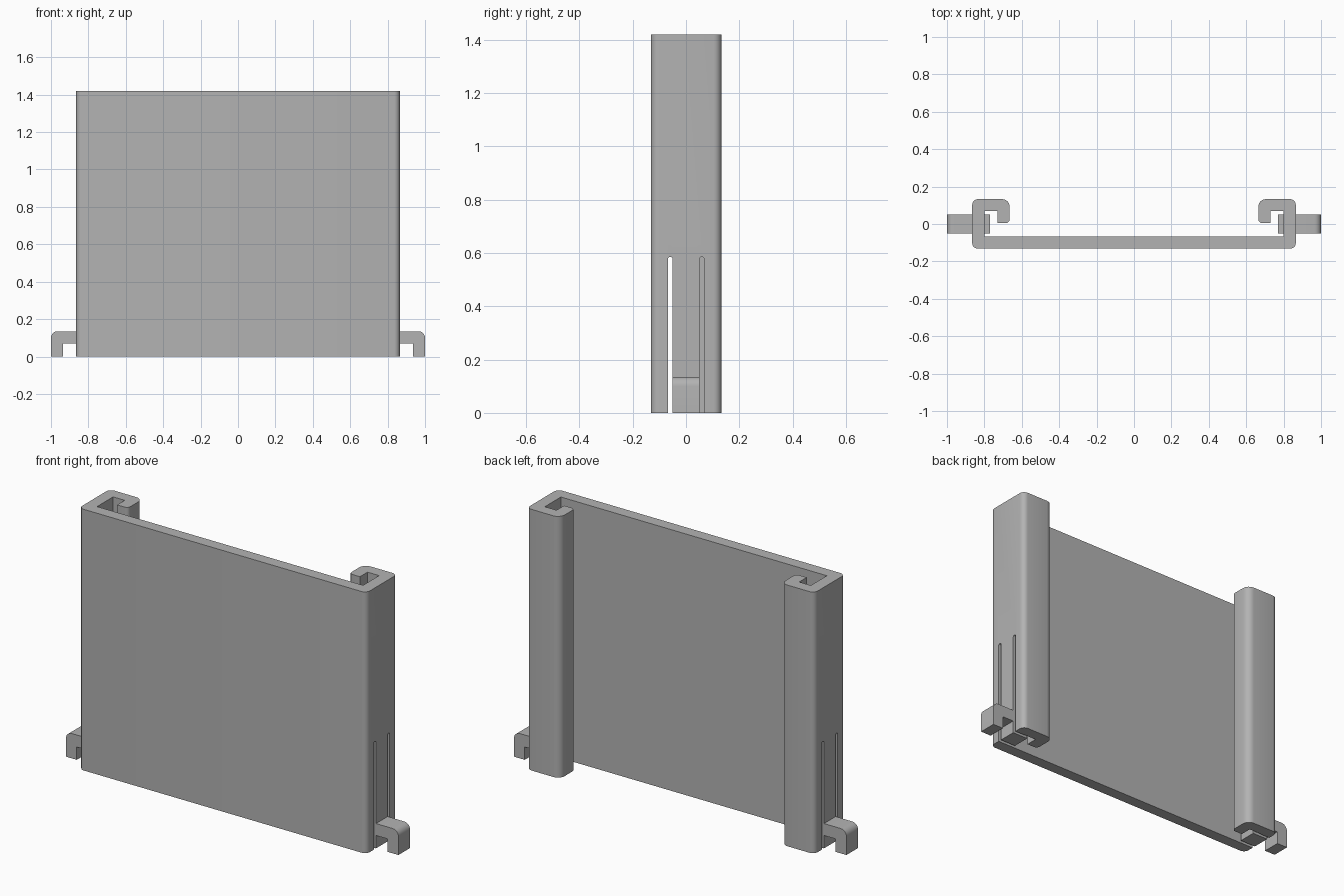
import bpy, bmesh, math
from mathutils import Vector

cube = bpy.data.objects.get("Cube")
if cube:
    bpy.data.objects.remove(cube, do_unlink=True)

# Single plastic colour
grey = bpy.data.materials.new("plain grey")
grey.use_nodes = True
colour = (0.45, 0.45, 0.45, 1)
grey.diffuse_color = colour
grey.node_tree.nodes["Principled BSDF"].inputs["Base Color"].default_value = colour


def rounded(points, steps=6):
    """Outline of (a, b, radius) corners with the radii turned into arcs."""
    out = []
    for i, (a, b, r) in enumerate(points):
        p = Vector((a, b))
        if r == 0:
            out.append(p)
            continue
        u = (Vector(points[i - 1][:2]) - p).normalized()
        v = (Vector(points[(i + 1) % len(points)][:2]) - p).normalized()
        centre = p + (u + v) * r
        for k in range(steps + 1):
            t = k / steps * math.pi / 2
            out.append(centre - v * r * math.cos(t) - u * r * math.sin(t))
    return out


def prism(name, outline, place, direction):
    """Extrude a flat outline; place maps (a, b) to a 3D point."""
    bm = bmesh.new()
    face = bm.faces.new([bm.verts.new(place(p.x, p.y)) for p in outline])
    new = bmesh.ops.extrude_face_region(bm, geom=[face])["geom"]
    bmesh.ops.translate(bm, vec=direction, verts=[v for v in new if isinstance(v, bmesh.types.BMVert)])
    bmesh.ops.recalc_face_normals(bm, faces=bm.faces)
    mesh = bpy.data.meshes.new(name)
    bm.to_mesh(mesh)
    bm.free()
    obj = bpy.data.objects.new(name, mesh)
    bpy.context.collection.objects.link(obj)
    mesh.materials.append(grey)
    return obj


def smooth(obj):
    bpy.ops.object.select_all(action='DESELECT')
    obj.select_set(True)
    bpy.context.view_layer.objects.active = obj
    bpy.ops.object.shade_smooth_by_angle(angle=math.radians(30))


HEIGHT = 1.42
HALF = 0.865      # outer half width
WALL = 0.80       # inside of the side wall
TONGUE = 0.05     # half width of the spring tongue

# Panel with a hooked channel at each end, drawn as one cross-section
half = [(HALF, -0.132, 0.03), (HALF, 0.133, 0.03), (0.665, 0.133, 0.04),
        (0.665, 0.005, 0.02), (0.73, 0.005, 0), (0.73, 0.07, 0),
        (WALL, 0.07, 0), (WALL, -0.068, 0)]
section = half + [(-x, y, r) for x, y, r in reversed(half)]
body = prism("panel_with_channels", rounded(section), lambda x, y: (x, y, 0), (0, 0, HEIGHT))

# Slots that free the spring tongue in each side wall
cutters = []
for side in (-1, 1):
    for y0 in (-0.068, TONGUE):
        y1 = y0 + 0.018
        outline = rounded([(y0, -0.1, 0), (y1, -0.1, 0), (y1, 0.585, 0.0088), (y0, 0.585, 0.0088)])
        cutter = prism("slot_cutter", outline,
                       lambda y, z: (side * 0.79, y, z), (side * 0.1, 0, 0))
        cutter.hide_render = True
        mod = body.modifiers.new("slot", 'BOOLEAN')
        mod.object = cutter
        mod.operation = 'DIFFERENCE'
        mod.solver = 'EXACT'
        cutters.append(cutter)
bpy.context.view_layer.objects.active = body
for mod in list(body.modifiers):
    bpy.ops.object.modifier_apply(modifier=mod.name)
for cutter in cutters:
    bpy.data.objects.remove(cutter, do_unlink=True)
smooth(body)

# Clip hook outside and catch block inside each tongue
hook = [(HALF - 0.02, 0.07, 0), (0.935, 0.07, 0), (0.935, 0, 0), (1, 0, 0),
        (1, 0.135, 0.035), (HALF - 0.02, 0.135, 0)]
catch = [(0.77, 0, 0), (WALL + 0.01, 0, 0), (WALL + 0.01, 0.135, 0), (0.77, 0.135, 0)]
for side, label in ((1, "left"), (-1, "right")):
    for part, outline in (("hook", hook), ("catch", catch)):
        smooth(prism(f"{label}_{part}", rounded(outline),
                     lambda x, z: (side * x, -TONGUE, z), (0, 2 * TONGUE, 0)))
